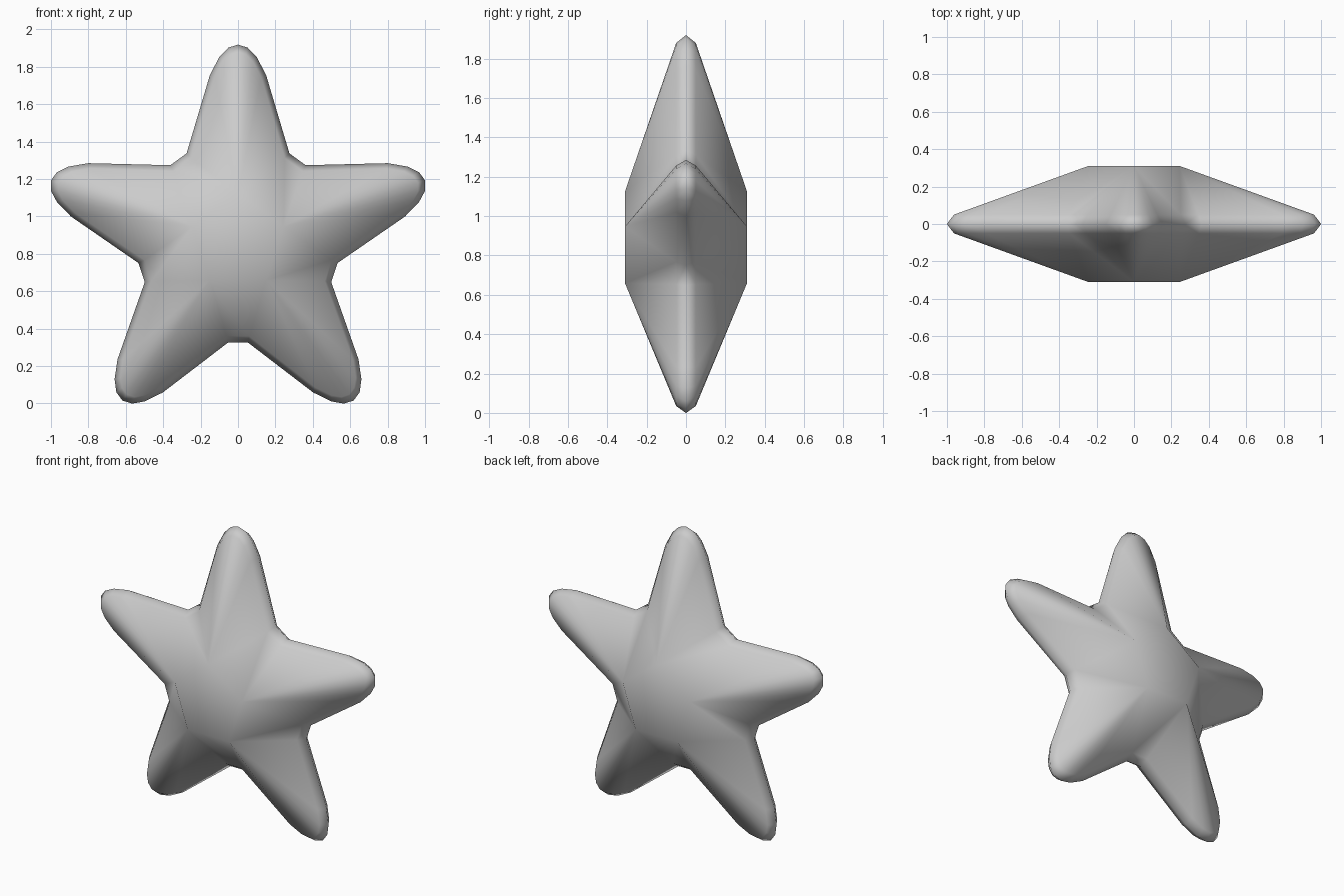
import bpy, bmesh, math

if "Cube" in bpy.data.objects:
    bpy.data.objects.remove(bpy.data.objects["Cube"])

CENTRE_Z = 0.867
HUB_R, HUB_Y = 0.257, 0.31
INSET_Y = 0.05

# half outline of one arm: (sideways, outwards), valley to tip
RIM = [(0.275, 0.47), (0.15, 0.89), (0.10, 0.985), (0.052, 1.035), (0, 1.052)]
# same outline pulled in a little, where the faces rise to the hub
INSET = [(0.25, 0.445), (0.125, 0.875), (0.08, 0.96), (0.042, 0.998), (0, 1.012)]


def ring(bm, half, y):
    """Five mirrored copies of the arm outline around the centre."""
    verts = []
    full = half + [(-s, r) for s, r in reversed(half[:-1])]
    for i in range(5):
        a = math.radians(90 - 72 * i)
        c, n = math.cos(a), math.sin(a)
        # go clockwise: left side of the arm first
        for s, r in reversed(full):
            verts.append(bm.verts.new((r * c + s * n, y, CENTRE_Z + r * n - s * c)))
    return verts


bm = bmesh.new()
rim = ring(bm, RIM, 0)
count = len(rim)
per_arm = count // 5

for side in (-1, 1):
    inset = ring(bm, INSET, side * INSET_Y)
    hub = []
    for i in range(5):
        a = math.radians(90 - 72 * i)
        hub.append(bm.verts.new((HUB_R * math.cos(a), side * HUB_Y,
                                 CENTRE_Z + HUB_R * math.sin(a))))
    # rounded edge band
    for k in range(count):
        j = (k + 1) % count
        bm.faces.new((rim[k], rim[j], inset[j], inset[k]))
    # arms fan out from the hub corners, valleys join neighbouring arms
    for k in range(count):
        j = (k + 1) % count
        h0, h1 = hub[k // per_arm], hub[j // per_arm]
        if h0 is h1:
            bm.faces.new((inset[k], inset[j], h0))
        else:
            bm.faces.new((inset[k], inset[j], h1, h0))
    # flat five-sided hub
    bm.faces.new(hub)

bmesh.ops.recalc_face_normals(bm, faces=bm.faces[:])
for f in bm.faces:
    f.smooth = True
mesh = bpy.data.meshes.new("star")
bm.to_mesh(mesh)
bm.free()
star = bpy.data.objects.new("star", mesh)
bpy.context.collection.objects.link(star)
